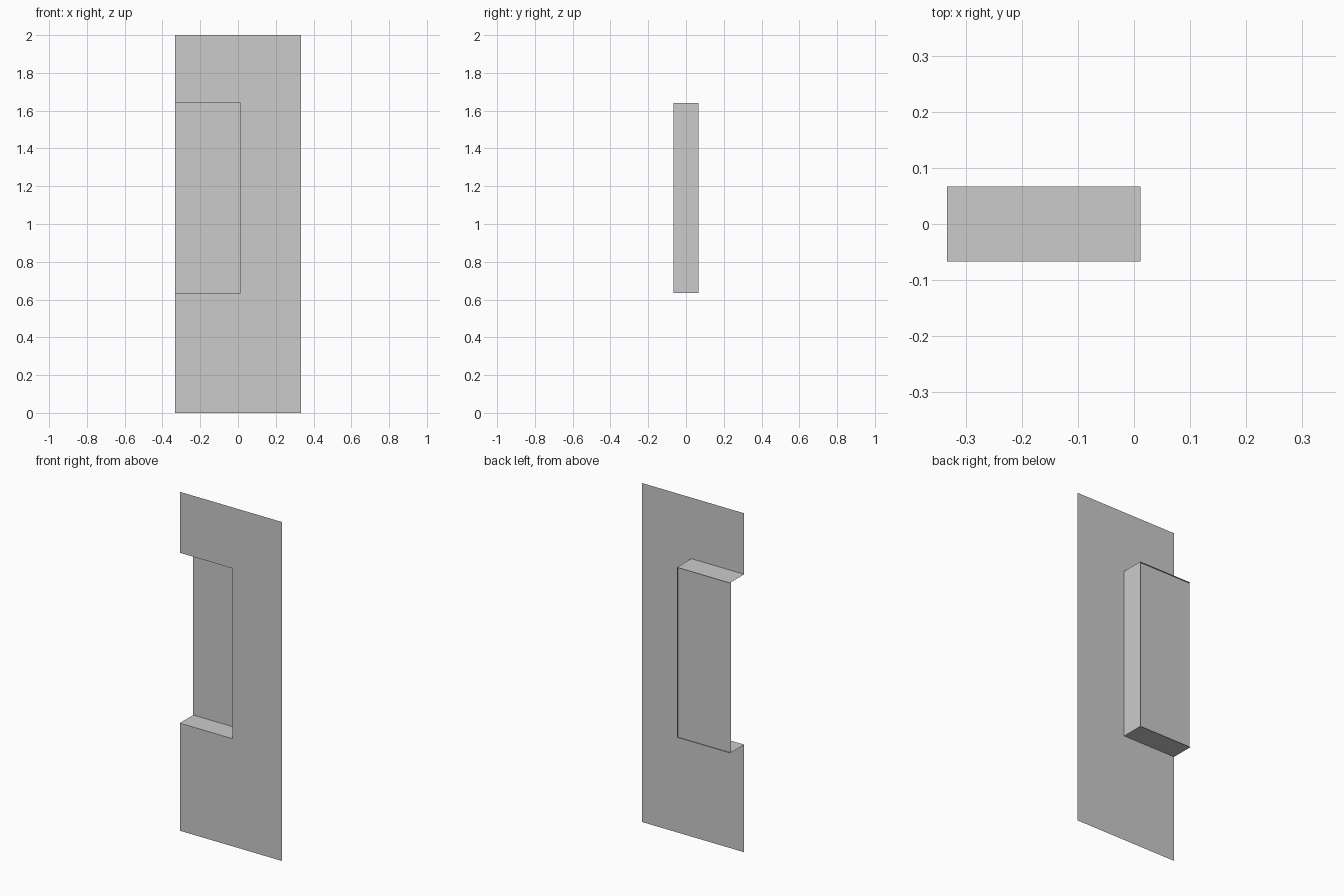
import bpy
import bmesh

cube = bpy.data.objects.get("Cube")
if cube:
    bpy.data.objects.remove(cube, do_unlink=True)

# Overall sizes
HALF_W, HEIGHT = 0.333, 2.0
FRONT, REAR, PANEL_Y = -0.067, 0.067, 0.058
SIDE_X, LOW, HIGH = 0.012, 0.635, 1.64

grey = bpy.data.materials.new("plain grey")
grey.use_nodes = True
colour = (0.6, 0.6, 0.6, 1)
grey.diffuse_color = colour
grey.node_tree.nodes["Principled BSDF"].inputs["Base Color"].default_value = colour


def sheet(name, corners):
    """Single flat face through the given corners."""
    bm = bmesh.new()
    bm.faces.new([bm.verts.new(c) for c in corners])
    mesh = bpy.data.meshes.new(name)
    bm.to_mesh(mesh)
    bm.free()
    mesh.materials.append(grey)
    obj = bpy.data.objects.new(name, mesh)
    bpy.context.collection.objects.link(obj)


# Front board with a notch open on one side
outline = [(-HALF_W, 0), (HALF_W, 0), (HALF_W, HEIGHT), (-HALF_W, HEIGHT),
           (-HALF_W, HIGH), (SIDE_X, HIGH), (SIDE_X, LOW), (-HALF_W, LOW)]
sheet("front_board", [(x, FRONT, z) for x, z in outline])

# Recessed panel, set just inside the rear edges of the walls
sheet("recess_panel", [(-HALF_W, PANEL_Y, LOW), (SIDE_X, PANEL_Y, LOW),
                       (SIDE_X, PANEL_Y, HIGH), (-HALF_W, PANEL_Y, HIGH)])

# Shelf and ceiling of the recess
for name, z in (("recess_shelf", LOW), ("recess_ceiling", HIGH)):
    sheet(name, [(-HALF_W, FRONT, z), (SIDE_X, FRONT, z),
                 (SIDE_X, REAR, z), (-HALF_W, REAR, z)])

# Side wall of the recess
sheet("recess_side_wall", [(SIDE_X, FRONT, LOW), (SIDE_X, REAR, LOW),
                           (SIDE_X, REAR, HIGH), (SIDE_X, FRONT, HIGH)])
